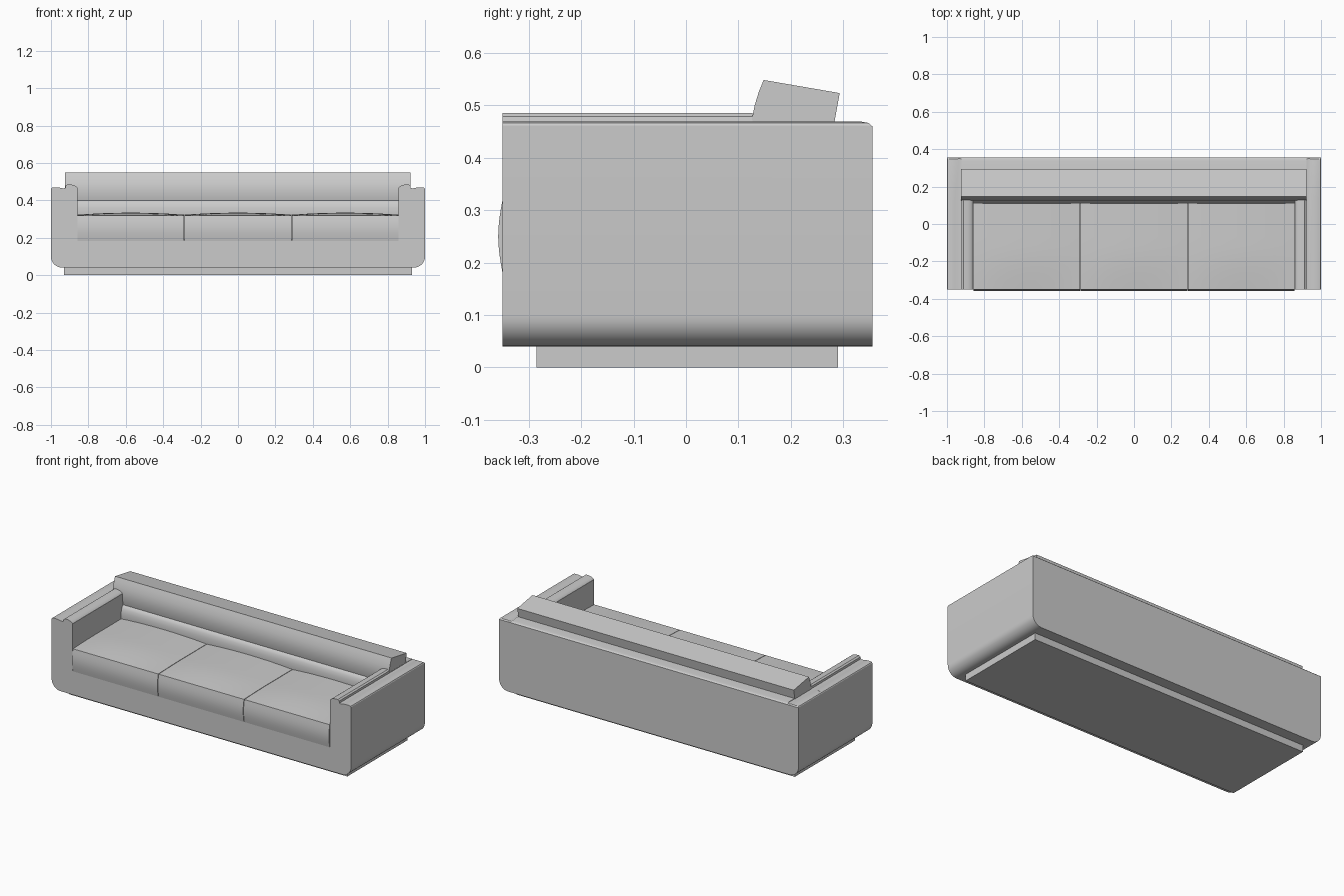
import bpy, bmesh, math

if "Cube" in bpy.data.objects:
    bpy.data.objects.remove(bpy.data.objects["Cube"], do_unlink=True)

fabric = bpy.data.materials.new("light_grey_fabric")
fabric.use_nodes = True
GREY = (0.6, 0.6, 0.6, 1)
fabric.diffuse_color = GREY
fabric.node_tree.nodes["Principled BSDF"].inputs["Base Color"].default_value = GREY


def finish(bm, name, helper=False):
    """Turn a bmesh into a named object with the fabric material."""
    bmesh.ops.recalc_face_normals(bm, faces=bm.faces)
    mesh = bpy.data.meshes.new(name)
    bm.to_mesh(mesh)
    bm.free()
    mesh.materials.append(fabric)
    obj = bpy.data.objects.new(name, mesh)
    bpy.context.collection.objects.link(obj)
    obj.hide_render = helper
    return obj


def prism(name, points, axis, lo, hi, helper=False):
    """Extrude a closed outline along x (outline in y, z) or y (outline in x, z)."""
    bm = bmesh.new()
    place = (lambda p: (lo, p[0], p[1])) if axis == "x" else (lambda p: (p[0], lo, p[1]))
    face = bm.faces.new([bm.verts.new(place(p)) for p in points])
    moved = bmesh.ops.extrude_face_region(bm, geom=[face])["geom"]
    step = (hi - lo, 0, 0) if axis == "x" else (0, hi - lo, 0)
    bmesh.ops.translate(bm, vec=step, verts=[v for v in moved if isinstance(v, bmesh.types.BMVert)])
    return finish(bm, name, helper)


def smooth(obj, degrees=30):
    bpy.ops.object.select_all(action="DESELECT")
    obj.select_set(True)
    bpy.context.view_layer.objects.active = obj
    bpy.ops.object.shade_smooth_by_angle(angle=math.radians(degrees))


def cut(obj, cutter):
    mod = obj.modifiers.new("cut", "BOOLEAN")
    mod.operation = "DIFFERENCE"
    mod.solver = "EXACT"
    mod.object = cutter
    bpy.context.view_layer.objects.active = obj
    bpy.ops.object.modifier_apply(modifier=mod.name)
    bpy.data.objects.remove(cutter, do_unlink=True)


# Frame: half outline with rounded bottom corner and padded arm top, mirrored
half = []
for i in range(9):
    a = math.pi / 2 * i / 8
    half.append((0.94 + 0.06 * math.sin(a), 0.10 - 0.06 * math.cos(a)))
half += [(1, 0.461), (0.997, 0.466), (0.99, 0.469), (0.96, 0.469), (0.935, 0.464),
         (0.923, 0.466), (0.921, 0.478), (0.912, 0.485), (0.89, 0.484),
         (0.872, 0.479), (0.865, 0.474), (0.86, 0.469)]
frame = prism("frame", half + [(-x, z) for x, z in reversed(half)], "y", -0.35, 0.355)

# Seat recess, then the back rim with its softened edge
cut(frame, prism("seat_cutter", [(-0.859, 0.185), (0.859, 0.185), (0.859, 0.7), (-0.859, 0.7)],
                 "y", -0.6, 0.22, True))
cut(frame, prism("rim_cutter", [(0.127, 0.7), (0.127, 0.4685), (0.335, 0.4685), (0.348, 0.466),
                                (0.356, 0.459), (0.5, 0.455), (0.5, 0.7)], "x", -1.2, 1.2, True))
smooth(frame)

# Recessed plinth
prism("plinth", [(-0.93, 0), (0.93, 0), (0.93, 0.045), (-0.93, 0.045)], "y", -0.285, 0.29)

# Backrest: tilted upper bolster above a lower roll
smooth(prism("back_bolster", [(0.148, 0.548), (0.139, 0.526), (0.131, 0.5), (0.126, 0.475),
                              (0.125, 0.45), (0.127, 0.42), (0.132, 0.398), (0.265, 0.37),
                              (0.293, 0.523)], "x", -0.925, 0.922))
smooth(prism("back_roll", [(0.21, 0.403), (0.135, 0.402), (0.124, 0.395), (0.116, 0.38),
                           (0.111, 0.36), (0.11, 0.335), (0.112, 0.3), (0.12, 0.19),
                           (0.21, 0.19)], "x", -0.859, 0.859))


def seat_cushion(name, x0, x1):
    """Cushion with a bowed front and a gently domed top."""
    bm = bmesh.new()
    cols, front, top = 12, 8, 10
    rows = []
    for i in range(cols + 1):
        u = 2 * i / cols - 1
        x = x0 + (x1 - x0) * i / cols
        row = [(x, 0.12, 0.18)]
        for j in range(front + 1):
            t = j / front
            row.append((x, -0.35 - 0.008 * math.sin(math.pi * t), 0.182 + 0.136 * t))
        for j in range(1, top + 1):
            t = j / top
            rise = math.sin(math.pi / 2 * min(1, 2 * t))
            row.append((x, -0.35 + 0.47 * t, 0.318 + rise * (0.005 + 0.011 * (1 - u * u))))
        rows.append([bm.verts.new(p) for p in row])
    n = len(rows[0])
    for a, b in zip(rows, rows[1:]):
        for j in range(n):
            k = (j + 1) % n
            bm.faces.new((a[j], a[k], b[k], b[j]))
    bm.faces.new(rows[0])
    bm.faces.new(rows[-1])
    smooth(finish(bm, name), 40)


# Three seat cushions with narrow seams between them
width = 1.718 / 3
for i, side in enumerate(("right", "middle", "left")):
    start = -0.859 + i * width
    seat_cushion(side + "_seat_cushion", start + 0.0015, start + width - 0.0015)
